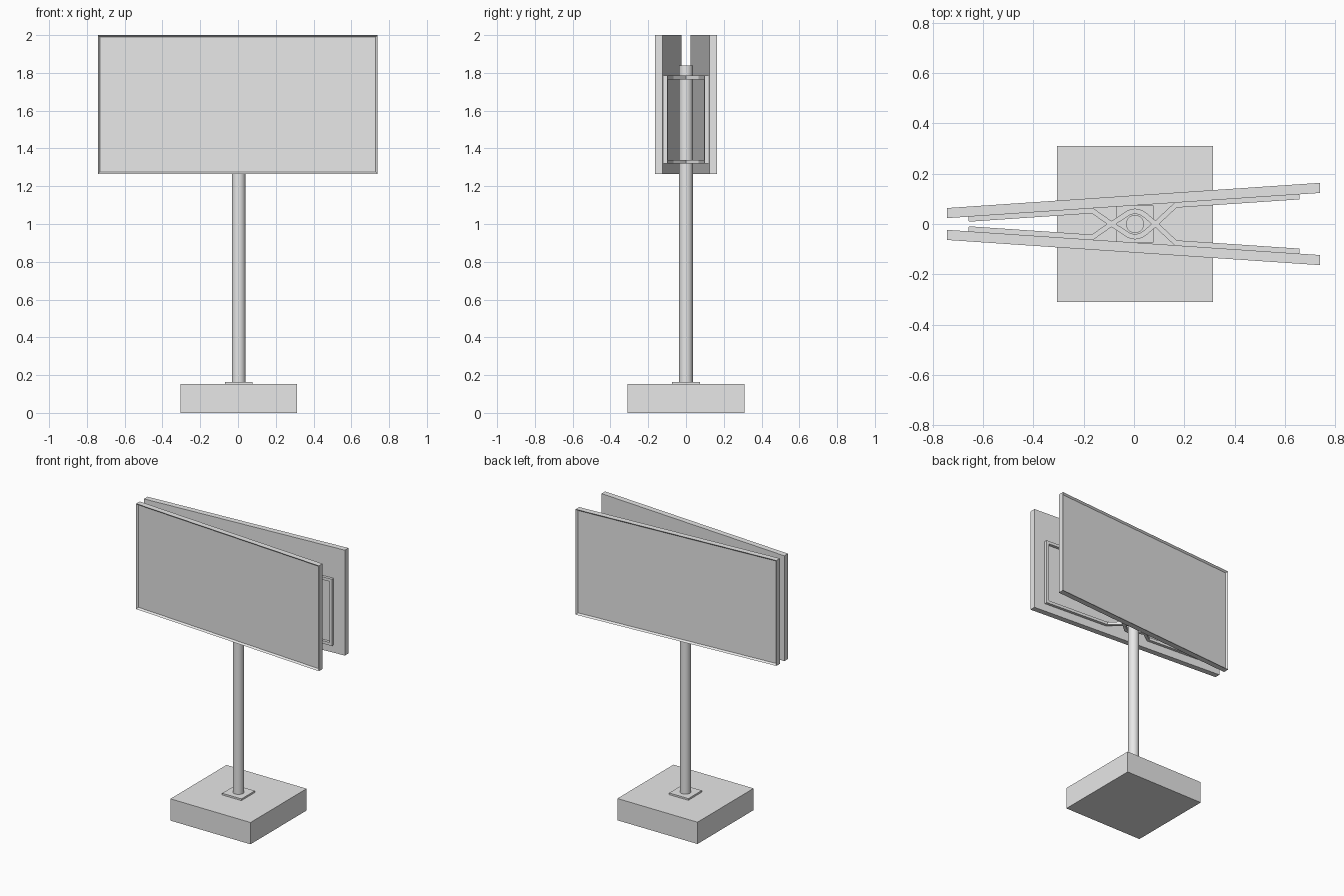
import bpy, bmesh, math
from mathutils import Vector

if "Cube" in bpy.data.objects:
    bpy.data.objects.remove(bpy.data.objects["Cube"])

grey = bpy.data.materials.new("plain grey")
grey.diffuse_color = (0.8, 0.8, 0.8, 1)
grey.use_nodes = True
grey.node_tree.nodes["Principled BSDF"].inputs["Base Color"].default_value = grey.diffuse_color
CX = 0.004          # pole axis
SLOPE = 0.0675      # panels spread apart towards +x


def finish(bm, name):
    bmesh.ops.recalc_face_normals(bm, faces=bm.faces[:])
    mesh = bpy.data.meshes.new(name)
    bm.to_mesh(mesh)
    bm.free()
    mesh.materials.append(grey)
    ob = bpy.data.objects.new(name, mesh)
    bpy.context.collection.objects.link(ob)
    return ob


def prism(bm, outline, z0, z1):
    """Extrude a closed xy outline between two heights."""
    low = [bm.verts.new((x, y, z0)) for x, y in outline]
    high = [bm.verts.new((x, y, z1)) for x, y in outline]
    bm.faces.new(low[::-1])
    bm.faces.new(high)
    n = len(low)
    return [bm.faces.new((low[i], low[(i + 1) % n], high[(i + 1) % n], high[i]))
            for i in range(n)]


def block(name, half, z0, z1):
    bm = bmesh.new()
    prism(bm, [(CX - half, -half), (CX + half, -half), (CX + half, half), (CX - half, half)], z0, z1)
    return finish(bm, name)


def inner_y(x):
    """Distance of a panel's inner face from the centre plane."""
    return 0.0735 + SLOPE * x


def ribbon(bm, path, half, z0, z1):
    """Sweep a rectangular bar along an xy path as mitred segments."""
    pts = [Vector(p) for p in path]
    left, right = [], []
    for i, p in enumerate(pts):
        a = (p - pts[i - 1]).normalized() if i else None
        b = (pts[i + 1] - p).normalized() if i < len(pts) - 1 else None
        a, b = a or b, b or a
        t = (a + b).normalized()
        offset = Vector((-t.y, t.x)) * (half / t.dot(a))
        left.append(p + offset)
        right.append(p - offset)
    rings = [[bm.verts.new((q.x, q.y, z)) for q, z in ((l, z0), (r, z0), (r, z1), (l, z1))]
             for l, r in zip(left, right)]
    for r0, r1 in zip(rings, rings[1:]):
        for k in range(4):
            bm.faces.new((r0[k], r0[(k + 1) % 4], r1[(k + 1) % 4], r1[k]))
    bm.faces.new(rings[0])
    bm.faces.new(rings[-1])


# Base, foot plate and pole
block("base", 0.309, 0.0, 0.152)
block("foot_plate", 0.074, 0.152, 0.164)
bm = bmesh.new()
prism(bm, [(CX + 0.036 * math.cos(a), 0.036 * math.sin(a))
           for a in (2 * math.pi * i / 32 for i in range(32))], 0.16, 1.84)
pole = finish(bm, "pole")
bpy.context.view_layer.objects.active = pole
pole.select_set(True)
bpy.ops.object.shade_smooth_by_angle(angle=math.radians(35))

for side, label in ((-1, "front"), (1, "back")):
    # Sign panel with a recessed outer face
    xa, xb = -0.742, 0.738
    ya, yb = inner_y(xa), inner_y(xb)
    bm = bmesh.new()
    faces = prism(bm, [(xa, side * ya), (xb, side * yb),
                       (xb, side * (yb + 0.04)), (xa, side * (ya + 0.04))], 1.265, 2.0)
    bmesh.ops.recalc_face_normals(bm, faces=bm.faces[:])
    bmesh.ops.inset_region(bm, faces=[faces[2]], thickness=0.015, depth=-0.012)
    finish(bm, label + "_panel")

    # Bracket frame: rails bend across the centre and wrap around the pole
    def rail_y(x):
        return inner_y(x) - 0.01
    path = [(-0.657, rail_y(-0.657)), (-0.165, rail_y(-0.165)), (-0.09, 0.0)]
    path += [(CX + 0.056 * math.cos(a), -0.051 * math.sin(a))
             for a in (math.radians(d) for d in (140, 115, 90, 65, 40))]
    path += [(0.085, 0.0), (0.165, rail_y(0.165)), (0.657, rail_y(0.657))]
    path = [(x, side * y) for x, y in path]
    bm = bmesh.new()
    for z in (1.32, 1.765):
        ribbon(bm, path, 0.01, z, z + 0.02)
    for x0, x1 in ((-0.657, -0.637), (0.637, 0.657)):
        ribbon(bm, [(x, side * rail_y(x)) for x in (x0, x1)], 0.01, 1.34, 1.765)
    finish(bm, label + "_bracket")
